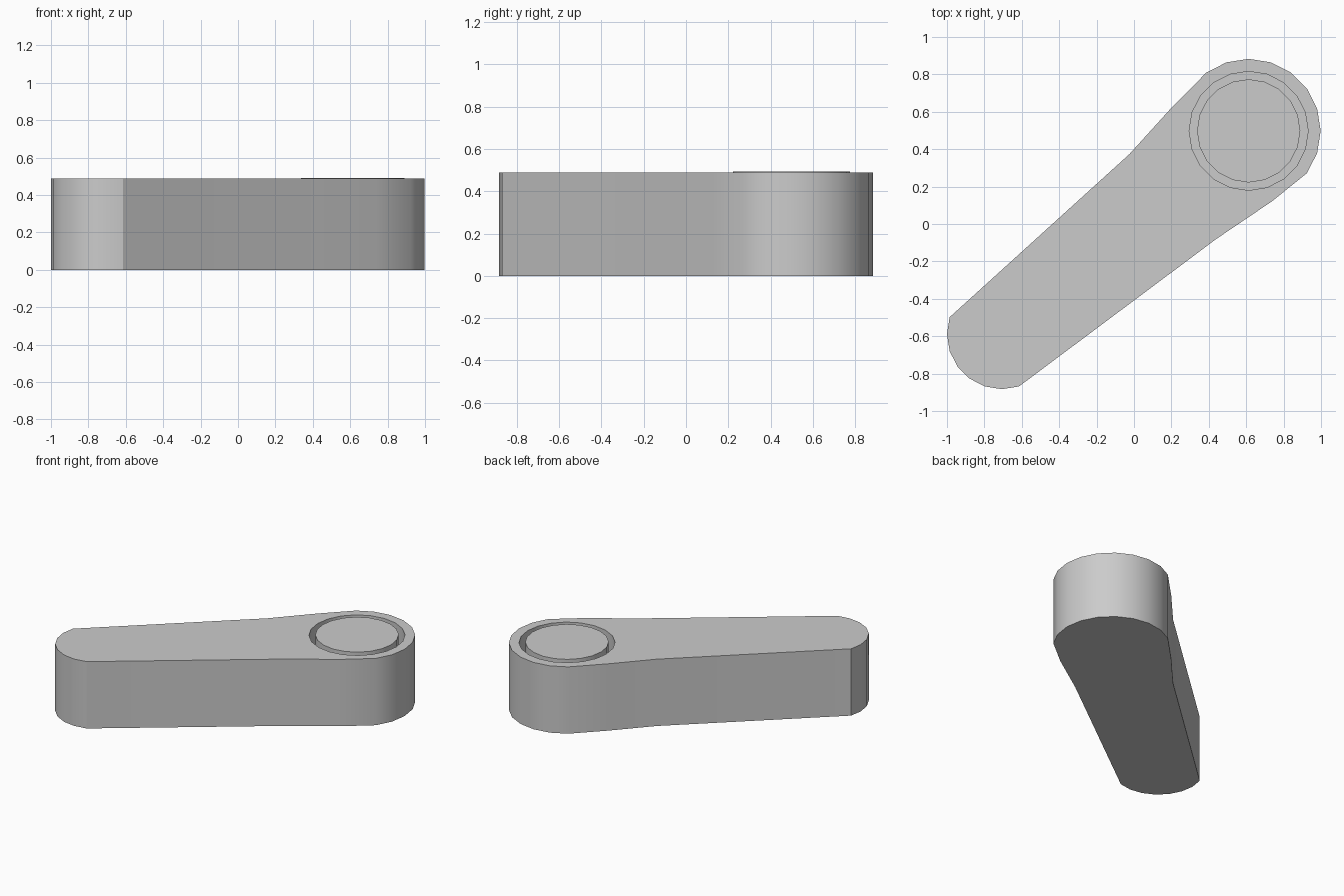
import bpy
import bmesh
from math import cos, sin, radians

if "Cube" in bpy.data.objects:
    bpy.data.objects.remove(bpy.data.objects["Cube"])

HEIGHT = 0.488
PIVOT = (0.613, 0.498)      # centre of the wide end
TIP = (-0.706, -0.589)      # centre of the narrow end


def arc(centre, radius, start, end, step=18):
    """Points of a 20-sided circle between two angles."""
    return [(centre[0] + radius * cos(radians(a)),
             centre[1] + radius * sin(radians(a)))
            for a in range(start, end + 1, step)]


def prism(name, outline, z0, z1):
    """Closed solid extruded from a flat outline."""
    bm = bmesh.new()
    base = bm.faces.new([bm.verts.new((x, y, z0)) for x, y in outline])
    top = bmesh.ops.extrude_face_region(bm, geom=[base], use_keep_orig=True)
    verts = [g for g in top["geom"] if isinstance(g, bmesh.types.BMVert)]
    bmesh.ops.translate(bm, verts=verts, vec=(0, 0, z1 - z0))
    bmesh.ops.recalc_face_normals(bm, faces=bm.faces)
    mesh = bpy.data.meshes.new(name)
    bm.to_mesh(mesh)
    bm.free()
    obj = bpy.data.objects.new(name, mesh)
    bpy.context.collection.objects.link(obj)
    return obj


def select(obj):
    bpy.ops.object.select_all(action='DESELECT')
    obj.select_set(True)
    bpy.context.view_layer.objects.active = obj


# Tapered lever arm, counter-clockwise outline
outline = (arc(PIVOT, 0.385, -36, 126)
           + [(0.19, 0.61), (-0.024, 0.374)]
           + arc(TIP, 0.294, 162, 288)
           + [(0.44, -0.08), (0.74, 0.123)])
arm = prism("lever_arm", outline, 0, HEIGHT)

# Round socket sunk into the wide end
cutter = prism("socket_cutter", arc(PIVOT, 0.318, 0, 342), 0.25, HEIGHT + 0.2)
cutter.hide_render = True
cut = arm.modifiers.new("socket", 'BOOLEAN')
cut.operation = 'DIFFERENCE'
cut.solver = 'EXACT'
cut.object = cutter
select(arm)
bpy.ops.object.modifier_apply(modifier=cut.name)
bpy.data.objects.remove(cutter)

# Pivot pin standing in the socket
pin = prism("pivot_pin", arc(PIVOT, 0.276, 0, 342), 0.24, HEIGHT + 0.004)

for obj in (arm, pin):
    select(obj)
    bpy.ops.object.shade_smooth_by_angle(angle=radians(27))
